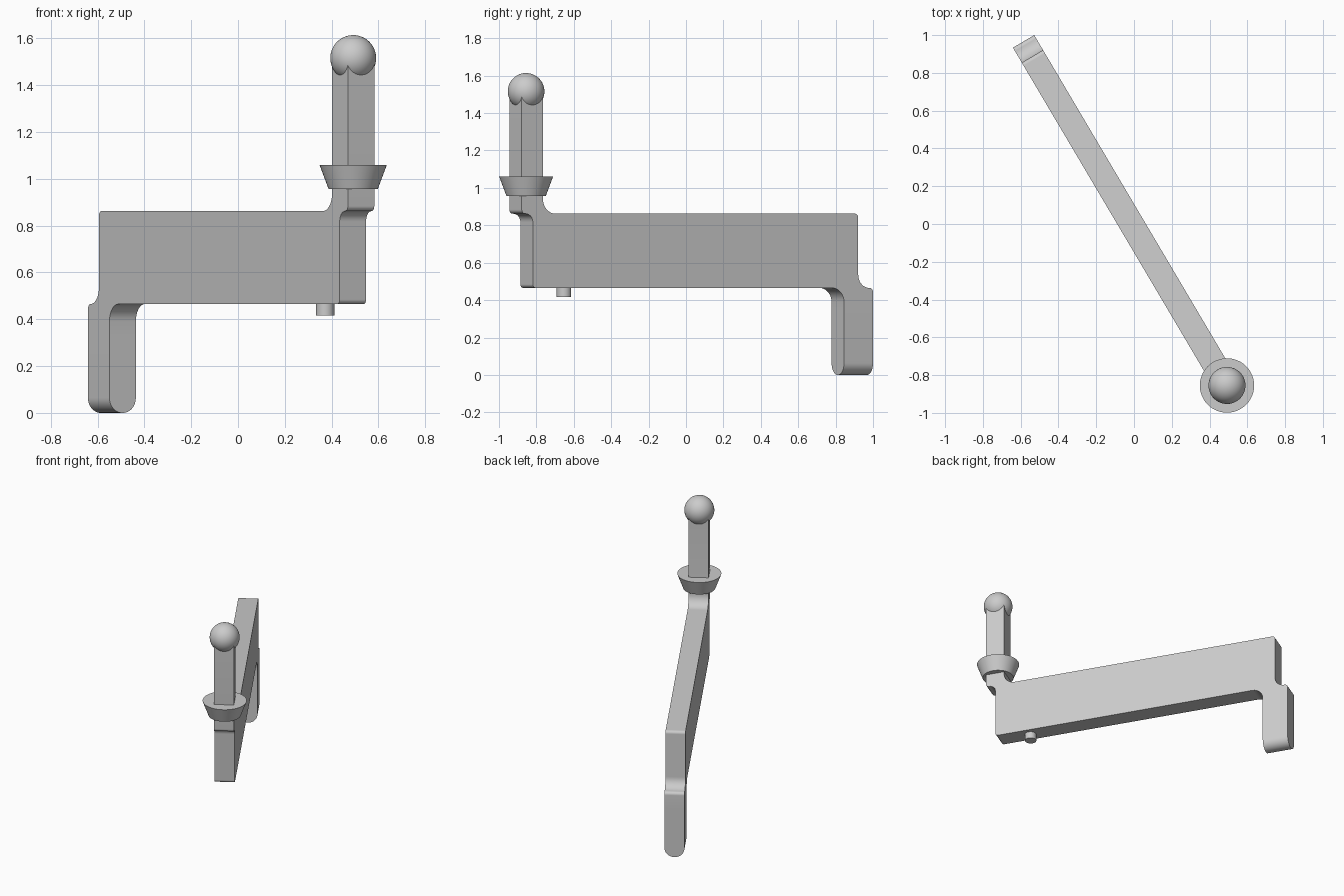
import bpy, bmesh, math
from mathutils import Vector, Matrix

cube = bpy.data.objects.get("Cube")
if cube:
    bpy.data.objects.remove(cube, do_unlink=True)

# One grey material for everything
grey = bpy.data.materials.new("plain grey")
grey.use_nodes = True
COLOUR = (0.6, 0.6, 0.6, 1)
grey.diffuse_color = COLOUR
grey.node_tree.nodes["Principled BSDF"].inputs["Base Color"].default_value = COLOUR

# Arm frame: local x runs along the arm from its back end, local y across it
ALONG = Vector((0.509, -0.861, 0)).normalized()
ACROSS = Vector((-ALONG.y, ALONG.x, 0))
FRAME = Matrix.Translation((-0.5846, 0.9667, 0)) @ Matrix((ALONG, ACROSS, (0, 0, 1))).transposed().to_4x4()
HALF = 0.0655
BODY_BOTTOM, BODY_TOP = 0.465, 0.862
LEG_FRONT, LEG_JOINT = 0.18, 0.338
STEM_BACK, STEM_FRONT, STEM_AXIS = 2.05, 2.182, 2.116


def finish(name, bm):
    bmesh.ops.recalc_face_normals(bm, faces=bm.faces)
    mesh = bpy.data.meshes.new(name)
    bm.to_mesh(mesh)
    bm.free()
    obj = bpy.data.objects.new(name, mesh)
    bpy.context.collection.objects.link(obj)
    obj.matrix_world = FRAME
    mesh.materials.append(grey)
    bpy.ops.object.select_all(action="DESELECT")
    obj.select_set(True)
    bpy.context.view_layer.objects.active = obj
    bpy.ops.object.shade_smooth_by_angle(angle=math.radians(35))
    return obj


def rounded(corners, steps=8):
    """Turn (u, z, radius) corners into an outline with arcs."""
    outline = []
    for i, (u, z, radius) in enumerate(corners):
        p = Vector((u, z))
        if not radius:
            outline.append(p)
            continue
        a = (Vector(corners[i - 1][:2]) - p).normalized()
        b = (Vector(corners[(i + 1) % len(corners)][:2]) - p).normalized()
        centre = p + (a + b) * radius
        for k in range(steps + 1):
            t = k / steps * math.pi / 2
            outline.append(centre - b * radius * math.cos(t) - a * radius * math.sin(t))
    return outline


def extrude(name, points, offset):
    bm = bmesh.new()
    face = bm.faces.new([bm.verts.new(p) for p in points])
    new = bmesh.ops.extrude_face_region(bm, geom=[face])["geom"]
    bmesh.ops.translate(bm, vec=offset, verts=[v for v in new if isinstance(v, bmesh.types.BMVert)])
    return finish(name, bm)


def cone(name, s, z0, z1, r0, r1, segments=48):
    bm = bmesh.new()
    bmesh.ops.create_cone(bm, cap_ends=True, segments=segments, radius1=r0, radius2=r1,
                          depth=z1 - z0, matrix=Matrix.Translation((s, 0, (z0 + z1) / 2)))
    return finish(name, bm)


# Arm plate with the stepped neck, stem and upper leg in one side outline
side = rounded([
    (0, LEG_JOINT, 0),
    (LEG_FRONT, LEG_JOINT, 0),
    (LEG_FRONT, BODY_BOTTOM, 0.075),
    (2.113, BODY_BOTTOM, 0.02),
    (2.113, BODY_TOP, 0.045),
    (STEM_FRONT, BODY_TOP, 0.022),
    (STEM_FRONT, 1.5, 0),
    (STEM_BACK, 1.5, 0),
    (STEM_BACK, BODY_TOP, 0.078),
    (0.092, BODY_TOP, 0.02),
    (0.092, BODY_BOTTOM, 0.07),
    (0, BODY_BOTTOM, 0.021),
])
extrude("arm", [(p.x, -HALF, p.y) for p in side], (0, 2 * HALF, 0))

# Lower leg with a rounded foot
foot = rounded([(-HALF, LEG_JOINT, 0), (-HALF, 0, HALF * 0.98),
                (HALF, 0, HALF * 0.98), (HALF, LEG_JOINT, 0)], 12)
extrude("lower_leg", [(0, p.x, p.y) for p in foot], (LEG_FRONT, 0, 0))

# Flared collar round the stem and locating pin under the arm
cone("collar", STEM_AXIS, 0.956, 1.06, 0.105, 0.144)
cone("pin", 1.881, 0.417, 0.48, 0.039, 0.039, 32)

# Ball on top of the stem
bm = bmesh.new()
bmesh.ops.create_uvsphere(bm, u_segments=48, v_segments=24, radius=0.098,
                          matrix=Matrix.Translation((STEM_AXIS, 0, 1.516)))
finish("ball", bm)
